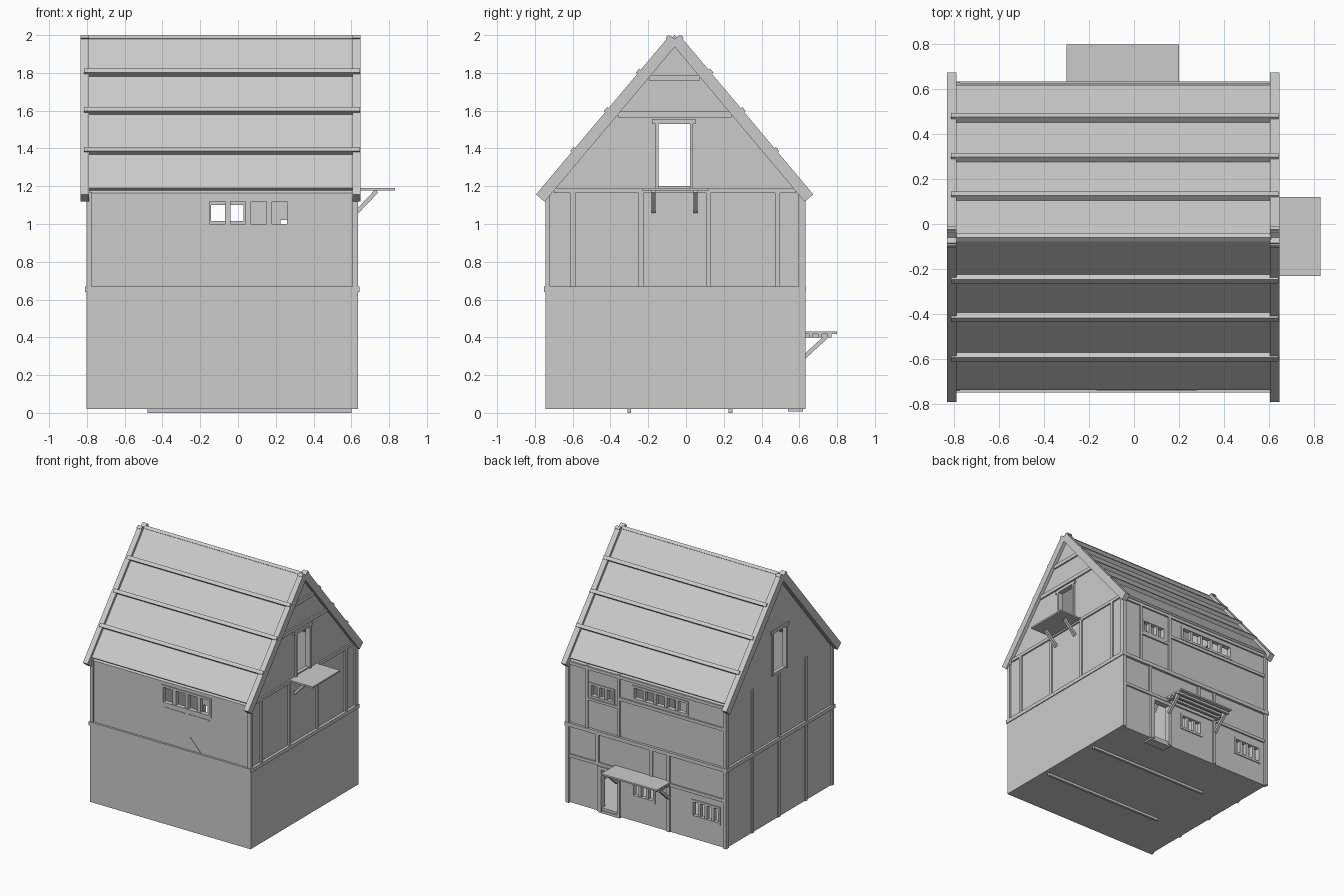
import bpy, bmesh, math
from mathutils import Vector, Matrix

if "Cube" in bpy.data.objects:
    bpy.data.objects.remove(bpy.data.objects["Cube"])

A = math.atan(1.19)              # roof pitch
CA, SA = math.cos(A), math.sin(A)
RY, RZ = -0.06, 2.03             # ridge line of the outer roof plane


def make(name, bm):
    bmesh.ops.recalc_face_normals(bm, faces=bm.faces)
    me = bpy.data.meshes.new(name)
    bm.to_mesh(me)
    bm.free()
    ob = bpy.data.objects.new(name, me)
    bpy.context.collection.objects.link(ob)
    return ob


def cube(name, mat):
    bm = bmesh.new()
    bmesh.ops.create_cube(bm, size=1, matrix=mat)
    return make(name, bm)


def box(name, x0, x1, y0, y1, z0, z1):
    c = Vector((x0 + x1, y0 + y1, z0 + z1)) / 2
    return cube(name, Matrix.Translation(c) @ Matrix.Diagonal((abs(x1 - x0), abs(y1 - y0), abs(z1 - z0), 1)))


def bar(name, p, q, w, t):
    p, q = Vector(p), Vector(q)
    rot = (q - p).to_track_quat('Z', 'Y').to_matrix().to_4x4()
    return cube(name, Matrix.Translation((p + q) / 2) @ rot @ Matrix.Diagonal((w, t, (q - p).length, 1)))


def slope_box(name, side, x0, x1, s0, s1, n0, n1):
    # box lying on the roof plane: s runs down the slope, n is its normal
    s, n = (s0 + s1) / 2, (n0 + n1) / 2
    c = ((x0 + x1) / 2, RY + side * (s * CA + n * SA), RZ - s * SA + n * CA)
    return cube(name, Matrix.Translation(c) @ Matrix.Rotation(-side * A, 4, 'X')
                @ Matrix.Diagonal((x1 - x0, s1 - s0, n1 - n0, 1)))


def house_prism(name, x0, x1, half, z0, apex):
    ze = apex - 1.19 * half
    pts = [(RY - half, z0), (RY + half, z0), (RY + half, ze), (RY, apex), (RY - half, ze)]
    bm = bmesh.new()
    f = bm.faces.new([bm.verts.new((x0, y, z)) for y, z in pts])
    ext = bmesh.ops.extrude_face_region(bm, geom=[f])
    bmesh.ops.translate(bm, vec=(x1 - x0, 0, 0), verts=[v for v in ext['geom'] if isinstance(v, bmesh.types.BMVert)])
    return make(name, bm)


# Hollow house shell
walls = house_prism("walls", -0.79, 0.62, 0.675, 0.02, 1.968)
cutters = [house_prism("inner_cutter", -0.76, 0.59, 0.645, 0.05, 1.92)]
FRONT, BACK = -0.735, 0.615


def window(name, back, x0, x1, z0, z1, panes, bar_w=0.022):
    # opening, mullions and a thin frame
    y = BACK if back else FRONT
    o = 1 if back else -1
    cutters.append(box(name + "_cutter", x0, x1, y - 0.06, y + 0.06, z0, z1))
    step = (x1 - x0 + bar_w) / panes
    for i in range(1, panes):
        xm = x0 + i * step - bar_w
        box(name + "_mullion", xm, xm + bar_w, y - o * 0.03, y + o * 0.002, z0, z1)
    ya, yb = y - o * 0.005, y + o * 0.007
    for za, zb in ((z0 - 0.018, z0), (z1, z1 + 0.018)):
        box(name + "_rail", x0 - 0.018, x1 + 0.018, ya, yb, za, zb)
    for xa, xb in ((x0 - 0.018, x0), (x1, x1 + 0.018)):
        box(name + "_jamb", xa, xb, ya, yb, z0, z1)


window("front_window", False, -0.15, 0.26, 1.0, 1.12, 4, 0.03)
window("upper_back_window", True, -0.436, 0.03, 1.015, 1.10, 5)
window("small_back_window", True, 0.225, 0.415, 0.935, 1.02, 3)
window("shop_window", True, -0.14, 0.035, 0.23, 0.33, 3)
window("ground_back_window", True, -0.72, -0.50, 0.21, 0.32, 4)

# Gable hatches and back door openings
cutters.append(box("gable_cutter", -1, 1, -0.145, 0.02, 1.20, 1.53))
cutters.append(box("door_cutter", 0.177, 0.32, 0.55, 0.7, 0.05, 0.36))
for c in cutters:
    m = walls.modifiers.new("cut", 'BOOLEAN')
    m.operation, m.solver, m.object = 'DIFFERENCE', 'EXACT', c
bpy.context.view_layer.update()
dg = bpy.context.evaluated_depsgraph_get()
cut_mesh = bpy.data.meshes.new_from_object(walls.evaluated_get(dg))
walls.modifiers.clear()
walls.data = cut_mesh
for c in cutters:
    bpy.data.objects.remove(c)

# Door frame and step
for xa, xb in ((0.155, 0.177), (0.32, 0.355)):
    box("door_jamb", xa, xb, 0.58, 0.628, 0.02, 0.38)
box("door_lintel", 0.155, 0.355, 0.58, 0.628, 0.36, 0.385)
box("door_step", 0.16, 0.35, 0.54, 0.62, 0.008, 0.03)

# Hatch frames on both gables
for xa, xb in ((0.61, 0.632), (-0.80, -0.78)):
    box("hatch_lintel", xa, xb, -0.18, 0.05, 1.53, 1.555)
    for ya, yb in ((-0.162, -0.145), (0.02, 0.037)):
        box("hatch_jamb", xa, xb, ya, yb, 1.19, 1.53)

# Masonry ground storey on front and right
box("front_masonry", -0.78, 0.635, -0.745, -0.73, 0.02, 0.645)
box("right_masonry", 0.615, 0.635, -0.745, 0.61, 0.02, 0.645)

# Floor-level beams around the house
box("front_mid_beam", -0.81, 0.64, -0.752, -0.725, 0.64, 0.67)
box("back_mid_beam", -0.81, 0.64, 0.605, 0.635, 0.64, 0.67)
box("right_mid_beam", 0.61, 0.642, -0.75, 0.635, 0.64, 0.67)
box("left_mid_beam", -0.808, -0.78, -0.75, 0.635, 0.64, 0.67)
box("right_tie_beam", 0.61, 0.632, -0.70, 0.58, 1.165, 1.19)

# Corner posts
for xa, xb in ((-0.802, -0.775), (0.607, 0.636)):
    box("front_corner_post", xa, xb, -0.745, -0.72, 0.02, 1.17)
    box("back_corner_post", xa, xb, 0.595, 0.632, 0.02, 1.17)

# Gable studs and collar beams
for y in (-0.598, -0.238, 0.118, 0.485):
    box("right_stud", 0.61, 0.632, y - 0.013, y + 0.013, 0.66, 1.17)
for y in (-0.40, -0.054, 0.285):
    box("left_stud", -0.80, -0.78, y - 0.013, y + 0.013, 0.02, 1.18)
for z, h in ((1.58, 0.30), (1.775, 0.135)):
    box("collar_beam", 0.61, 0.632, RY - h, RY + h, z - 0.015, z + 0.015)

# Front panel timbers under the window
for x0, x1 in ((-0.145, 0.035), (0.07, 0.26)):
    box("front_sill", x0, x1, -0.739, -0.73, 0.95, 0.96)
for x in (-0.14, 0.07):
    box("front_stud", x - 0.006, x + 0.006, -0.738, -0.73, 0.66, 0.95)
bar("front_brace", (0.08, -0.733, 0.78), (0.18, -0.733, 0.67), 0.01, 0.01)

# Back framing: (x0, x1, z0, z1)
for x0, x1, z0, z1 in (
        (-0.79, -0.28, 0.39, 0.415), (-0.28, 0.62, 0.39, 0.415),
        (-0.79, 0.17, 0.965, 0.99), (0.17, 0.46, 0.895, 0.915),
        (-0.29, -0.265, 0.02, 0.66), (0.345, 0.37, 0.39, 0.66),
        (-0.137, -0.113, 0.41, 0.65), (0.155, 0.18, 0.66, 1.17),
        (0.44, 0.46, 0.66, 1.17), (-0.79, 0.62, 1.14, 1.165)):
    box("back_timber", x0, x1, 0.605, 0.627, z0, z1)

# Awning over the back door
box("back_awning", -0.30, 0.20, 0.62, 0.80, 0.417, 0.43)
for y in (0.66, 0.71, 0.76):
    box("back_awning_slat", -0.30, 0.20, y - 0.01, y + 0.01, 0.40, 0.418)
for x in (-0.28, 0.18):
    bar("back_awning_brace", (x, 0.625, 0.295), (x, 0.75, 0.41), 0.022, 0.022)
    box("back_awning_arm", x - 0.011, x + 0.011, 0.62, 0.77, 0.398, 0.417)

# Shelf below the right hatch
box("hatch_shelf", 0.62, 0.83, -0.232, 0.12, 1.177, 1.19)
for y in (-0.172, 0.05):
    bar("hatch_shelf_brace", (0.63, y, 1.065), (0.735, y, 1.175), 0.022, 0.022)

# Roof slabs, battens and bargeboards, mirrored about the ridge
for side, label in ((-1, "front"), (1, "back")):
    slope_box(label + "_roof", side, -0.79, 0.61, 0.024, 1.081, -0.045, -0.02)
    for s in (0.293, 0.559, 0.835):
        slope_box(label + "_batten", side, -0.815, 0.645, s - 0.014, s + 0.014, -0.03, 0.01)
    for x0, x1 in ((-0.833, -0.79), (0.605, 0.648)):
        slope_box(label + "_bargeboard", side, x0, x1, 0.039, 1.141, -0.06, 0)
        slope_box(label + "_ridge_cap", side, x0, x1, 0.045, 0.065, -0.02, 0.008)

# Ground runners
for y in (-0.3, 0.235):
    box("runner", -0.48, 0.60, y - 0.01, y + 0.01, 0.0, 0.022)
